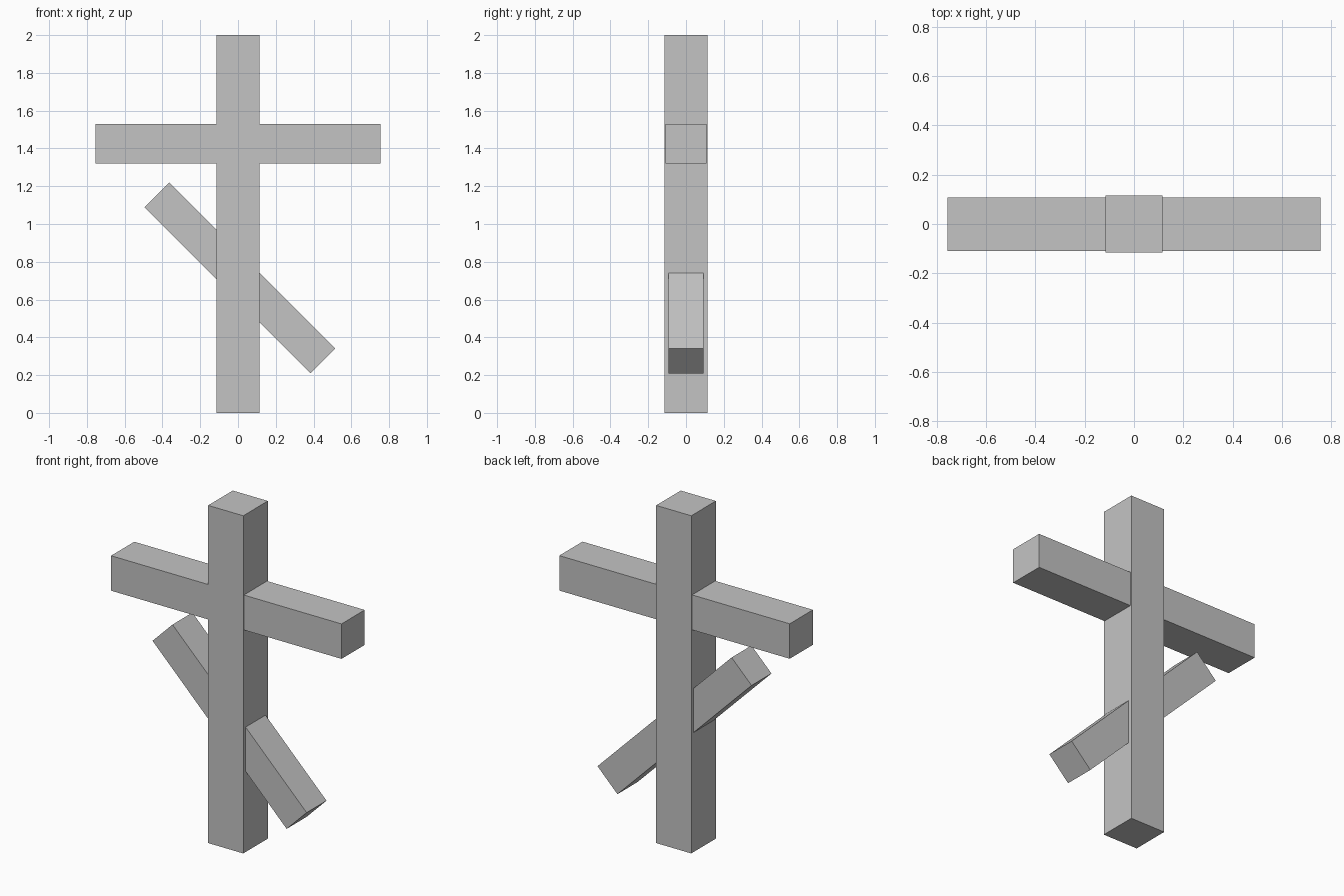
import bpy
from math import radians

default_cube = bpy.data.objects.get("Cube")
if default_cube:
    bpy.data.objects.remove(default_cube, do_unlink=True)

# Single plain grey for every beam
grey = bpy.data.materials.new("plain grey")
grey.use_nodes = True
colour = (0.55, 0.55, 0.55, 1)
grey.diffuse_color = colour
grey.node_tree.nodes["Principled BSDF"].inputs["Base Color"].default_value = colour


def beam(name, centre, size, tilt=0):
    """Flat-faced box beam, tilted about the front-to-back axis."""
    bpy.ops.mesh.primitive_cube_add(size=1, location=centre)
    obj = bpy.context.object
    obj.name = name
    obj.scale = size
    bpy.ops.object.transform_apply(location=False, rotation=False, scale=True)
    obj.rotation_euler.y = radians(tilt)
    obj.data.materials.append(grey)
    return obj


# Upright, level arm and slanted brace
beam("upright_post", (0, 0, 1), (0.23, 0.23, 2))
beam("crossbar", (0, -0.001, 1.425), (1.51, 0.217, 0.207))
beam("slanted_brace", (0.01, 0, 0.714), (1.243, 0.186, 0.185), tilt=45)
